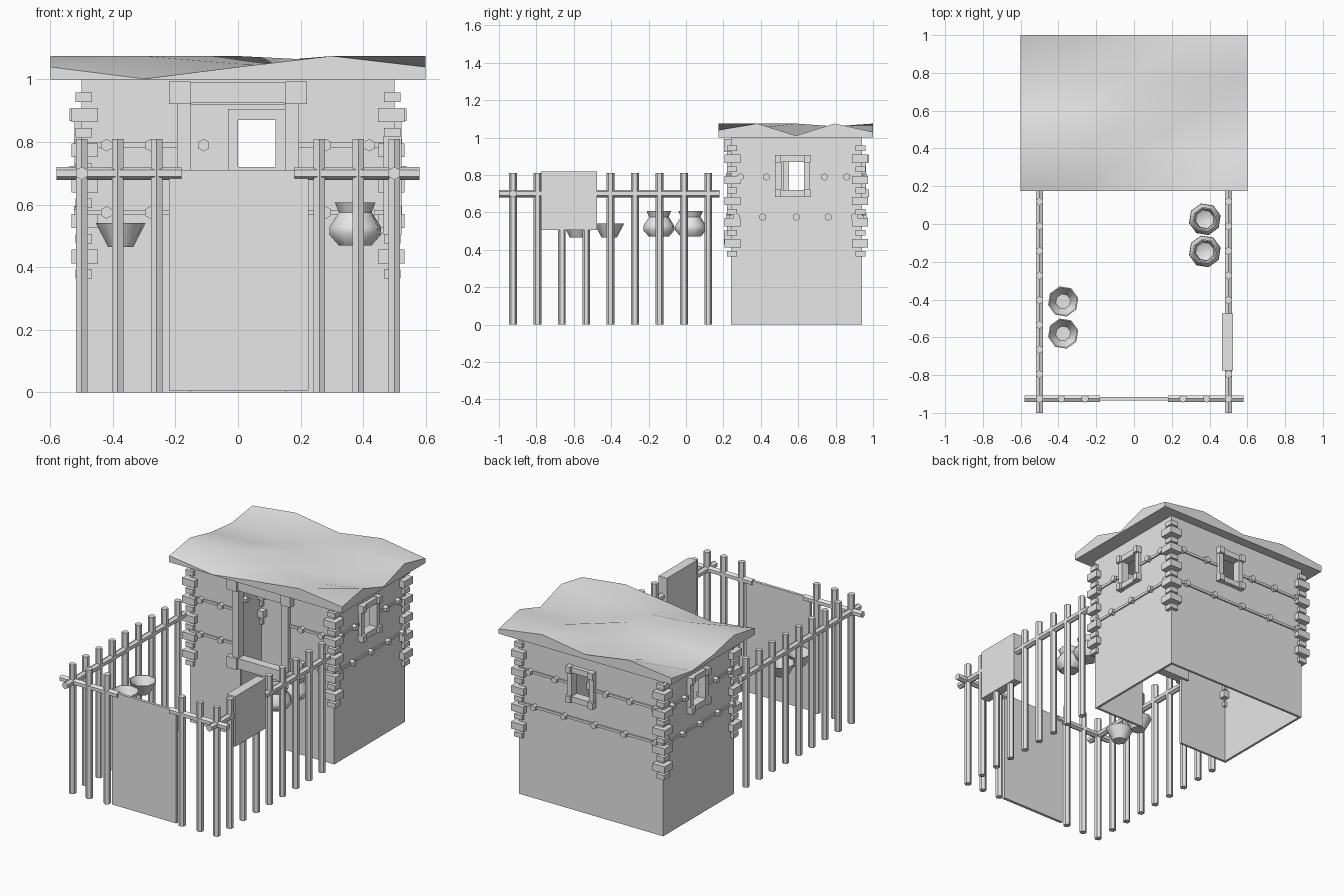
import bpy, bmesh, math
from mathutils import Matrix, Vector

cube = bpy.data.objects.get("Cube")
if cube:
    bpy.data.objects.remove(cube, do_unlink=True)

clay = bpy.data.materials.new("grey_clay")
clay.use_nodes = True
clay.diffuse_color = (0.8, 0.8, 0.8, 1)
clay.node_tree.nodes["Principled BSDF"].inputs["Base Color"].default_value = (0.8, 0.8, 0.8, 1)


def finish(name, bm, smooth=None):
    bmesh.ops.recalc_face_normals(bm, faces=bm.faces[:])
    mesh = bpy.data.meshes.new(name)
    bm.to_mesh(mesh)
    bm.free()
    mesh.materials.append(clay)
    ob = bpy.data.objects.new(name, mesh)
    bpy.context.collection.objects.link(ob)
    if smooth:
        bpy.ops.object.select_all(action='DESELECT')
        ob.select_set(True)
        bpy.context.view_layer.objects.active = ob
        bpy.ops.object.shade_smooth_by_angle(angle=math.radians(smooth))
    return ob


def add_box(bm, lo, hi):
    lo, hi = Vector(lo), Vector(hi)
    m = Matrix.Translation((lo + hi) / 2) @ Matrix.Diagonal((*(hi - lo), 1))
    bmesh.ops.create_cube(bm, size=1, matrix=m)


def add_rod(bm, a, b, r):
    a, b = Vector(a), Vector(b)
    turn = (b - a).to_track_quat('Z', 'Y').to_matrix().to_4x4()
    bmesh.ops.create_cone(bm, cap_ends=True, segments=6, radius1=r, radius2=r,
                          depth=(b - a).length, matrix=Matrix.Translation((a + b) / 2) @ turn)


def box(name, lo, hi):
    bm = bmesh.new()
    add_box(bm, lo, hi)
    return finish(name, bm)


# House outline
X, Y0, Y1, TOP, T = 0.5, 0.24, 0.94, 1.0, 0.015


class Wall:
    """Maps (along, outward, height) to a house side."""
    def __init__(self, name, axis, face, out, lo, hi):
        self.name, self.axis, self.face, self.out, self.lo, self.hi = name, axis, face, out, lo, hi

    def point(self, u, d, z):
        v = self.face + self.out * d
        return (u, v, z) if self.axis == 'x' else (v, u, z)

    def box(self, bm, u0, u1, d0, d1, z0, z1):
        a, b = self.point(u0, d0, z0), self.point(u1, d1, z1)
        add_box(bm, map(min, a, b), map(max, a, b))


front = Wall("front", 'x', Y0, -1, -X, X)
back = Wall("back", 'x', Y1, 1, -X, X)
right = Wall("right", 'y', -X, -1, Y0, Y1)
left = Wall("left", 'y', X, 1, Y0, Y1)

# wall, opening (u0, u1, z0, z1), upper and lower beam positions
sides = [
    (front, (-.15, .15, 0, .92), (-.42, -.28, .28, .42), (-.42, -.28, .28, .42)),
    (back, (0, .12, .72, .87), (.42, .24, -.11, -.28, -.45), (.39, .18, -.03, -.24, -.45)),
    (right, (.55, .67, .72, .87), (.29, .43, .74, .86), (.27, .41, .59, .76, .9)),
    (left, (.51, .63, .72, .87), (.29, .43, .74, .86), (.27, .41, .59, .76, .9)),
]

for w, (u0, u1, z0, z1), upper, lower in sides:
    # Wall panel around its opening
    bm = bmesh.new()
    w.box(bm, w.lo, u0, -T, 0, 0, TOP)
    w.box(bm, u1, w.hi, -T, 0, 0, TOP)
    w.box(bm, u0, u1, -T, 0, z1, TOP)
    if z0 > 0:
        w.box(bm, u0, u1, -T, 0, 0, z0)
    finish(w.name + "_wall", bm)

    # Frame with overhanging bars and end blocks
    bm = bmesh.new()
    if w is front:
        low, high, pad, bar, ext = .435, .925, .045, .065, .07
    else:
        low, high, pad, bar, ext = z0 - .035, z1, .032, .035, .035
    for a, b in ((u0 - pad, u0), (u1, u1 + pad)):
        w.box(bm, a, b, -.03, .022, low, high + bar)
    for z in (low, high):
        w.box(bm, u0, u1, -.03, .025, z, z + bar)
        for a, b in ((u0 - ext, u0 - .002), (u1 + .002, u1 + ext)):
            w.box(bm, a, b, -.01, .038, z - .003, z + bar + .003)
    finish(w.name + "_frame", bm)

    # Thin ledges and the beam ends above them
    bm = bmesh.new()
    for z, spots in ((.79, upper), (.575, lower)):
        if z0 < z < z1:
            parts = ((w.lo, u0 - pad), (u1 + pad, w.hi))
        else:
            parts = ((w.lo, w.hi),)
        for a, b in parts:
            w.box(bm, a, b, 0, .008, z - .008, z + .008)
        for u in spots:
            add_rod(bm, w.point(u, -.035, z), w.point(u, .025, z), .02)
    finish(w.name + "_beams", bm)

# Stacked corner blocks, large and small in turn
bm = bmesh.new()
for sx in (-1, 1):
    for cy, sy in ((Y0, -1), (Y1, 1)):
        for i in range(11):
            z = .943 - i * .0565
            big = i % 2
            o, n, h = (.033, .052, .022) if big else (.02, .033, .015)
            ax, bx = sorted((sx * (X + o), sx * (X - n)))
            ay, by = sorted((cy + sy * o, cy - sy * n))
            add_box(bm, (ax, ay, z - h), (bx, by, z + h))
finish("corner_blocks", bm)

# Wavy roof slab with a flat underside
heights = [(.04, 0, .04, .075, .04),
           (.075, .075, .05, .03, .075),
           (.03, .04, .075, 0, .01),
           (.01, 0, .05, .06, .075),
           (.04, .075, .03, .075, .03)]
bm = bmesh.new()
grid = [[bm.verts.new((-.6 + .3 * i, .175 + .20625 * j, TOP + max(h, .002)))
         for i, h in enumerate(row)] for j, row in enumerate(heights)]
for j in range(4):
    for i in range(4):
        bm.faces.new((grid[j][i], grid[j][i + 1], grid[j + 1][i + 1], grid[j + 1][i]))
rim = grid[0] + [r[4] for r in grid[1:]] + grid[4][-2::-1] + [r[0] for r in grid[3:0:-1]]
base = [bm.verts.new((v.co.x, v.co.y, TOP)) for v in rim]
for k in range(len(rim)):
    n = (k + 1) % len(rim)
    bm.faces.new((rim[k], base[k], base[n], rim[n]))
bm.faces.new(base)
finish("roof", bm, 40)

# Fence posts and rails
R, RAIL, FY, FX = .021, .70, -.925, .5
bm = bmesh.new()
for s in (-1, 1):
    for i in range(9):
        y = FY + i * .1305
        add_rod(bm, (s * FX, y, 0), (s * FX, y, .81), R)
    for x in (.385, .26):
        add_rod(bm, (s * x, FY, 0), (s * x, FY, .81), R)
finish("fence_posts", bm)
bm = bmesh.new()
for s in (-1, 1):
    add_rod(bm, (s * FX, -1, RAIL), (s * FX, .18, RAIL), R)
    add_rod(bm, (s * .18, FY, RAIL), (s * .58, FY, RAIL), R)
finish("fence_rails", bm)

box("gate", (-.22, FY - .009, .005), (.225, FY + .009, .71))
box("fence_board", (.465, -.775, .505), (.523, -.475, .82))


# Bowls and pots, open at the top
def vessel(name, x, y, profile):
    bm = bmesh.new()
    rings = [[bm.verts.new((x + r * math.cos(a), y + r * math.sin(a), z))
              for a in (math.tau * (k + .3) / 8 for k in range(8))] for r, z in profile]
    for lo, hi in zip(rings, rings[1:]):
        for k in range(8):
            n = (k + 1) % 8
            bm.faces.new((lo[k], lo[n], hi[n], hi[k]))
    bm.faces.new(rings[0])
    bm.faces.new(rings[-1])
    finish(name, bm, 50)


bowl = [(.042, .465), (.082, .541), (.076, .541), (.04, .475)]
pot = [(.055, .47), (.086, .505), (.084, .53), (.054, .575), (.067, .607),
       (.06, .607), (.048, .575), (.076, .53), (.078, .507), (.05, .48)]
for i, y in enumerate((-.41, -.58)):
    vessel(f"bowl_{i + 1}", -.375, y, bowl)
for i, y in enumerate((.025, -.145)):
    vessel(f"pot_{i + 1}", .375, y, pot)
